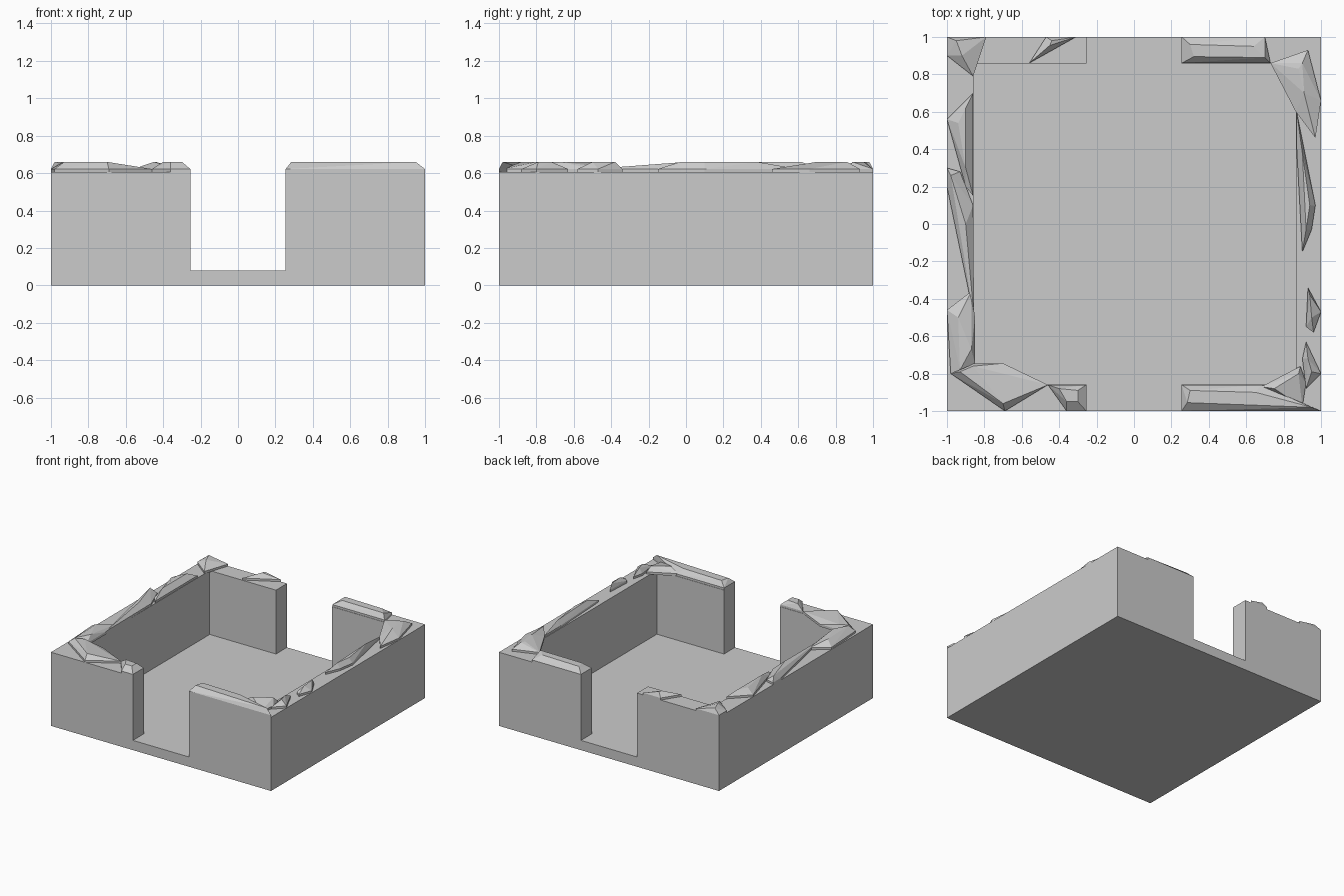
import bpy, bmesh
from mathutils import Vector

if "Cube" in bpy.data.objects:
    bpy.data.objects.remove(bpy.data.objects["Cube"])

WALL_TOP, LIP, RIDGE, FLOOR = 0.605, 0.622, 0.66, 0.08

stone = bpy.data.materials.new("grey stone")
stone.diffuse_color = (0.6, 0.6, 0.6, 1)
stone.use_nodes = True
stone.node_tree.nodes["Principled BSDF"].inputs["Base Color"].default_value = stone.diffuse_color


def add_object(name, bm):
    bmesh.ops.recalc_face_normals(bm, faces=bm.faces)
    mesh = bpy.data.meshes.new(name)
    bm.to_mesh(mesh)
    bm.free()
    mesh.materials.append(stone)
    obj = bpy.data.objects.new(name, mesh)
    bpy.context.collection.objects.link(obj)
    return obj


def box(name, lo, hi):
    lo, hi = Vector(lo), Vector(hi)
    bm = bmesh.new()
    bmesh.ops.create_cube(bm, size=1)
    bmesh.ops.scale(bm, vec=hi - lo, verts=bm.verts)
    bmesh.ops.translate(bm, vec=(lo + hi) / 2, verts=bm.verts)
    return add_object(name, bm)


def rubble(name, outline, ridge):
    """Faceted broken stone: upright lip round the outline, sloping to the ridge."""
    bm = bmesh.new()
    for x, y in outline:
        bm.verts.new((x, y, WALL_TOP - 0.003))
        bm.verts.new((x, y, LIP))
    for x, y in ridge:
        bm.verts.new((x, y, RIDGE))
    hull = bmesh.ops.convex_hull(bm, input=bm.verts)
    loose = [v for v in hull["geom_interior"] if isinstance(v, bmesh.types.BMVert)]
    bmesh.ops.delete(bm, geom=loose, context='VERTS')
    bmesh.ops.dissolve_limit(bm, angle_limit=0.02, verts=bm.verts, edges=bm.edges)
    return add_object(name, bm)


# Walled room with a courtyard recess and a doorway through front and back
room = box("room_walls", (-1, -1, 0), (1, 1, WALL_TOP))
cutters = [box("courtyard_cutter", (-0.857, -0.857, FLOOR), (0.865, 0.857, 1)),
           box("doorway_cutter", (-0.255, -1.2, FLOOR), (0.255, 1.2, 1.1))]
for cutter in cutters:
    mod = room.modifiers.new(cutter.name, 'BOOLEAN')
    mod.operation = 'DIFFERENCE'
    mod.solver = 'EXACT'
    mod.object = cutter
    bpy.context.view_layer.objects.active = room
    bpy.ops.object.modifier_apply(modifier=mod.name)
    bpy.data.objects.remove(cutter)

# Left wall rubble
rubble("left_front_corner_rubble",
       [(-.98, -.8), (-.69, -1), (-.46, -.86), (-.7, -.745), (-.86, -.745)],
       [(-.93, -.79), (-.7, -.96), (-.86, -.76)])
rubble("left_front_rubble",
       [(-1, -.46), (-.87, -.36), (-.85, -.5), (-.85, -.745), (-.98, -.8)],
       [(-.94, -.5), (-.87, -.67), (-.93, -.78)])
rubble("left_middle_rubble",
       [(-1, .3), (-1, .2), (-.93, .28), (-.86, .1), (-.855, -.5)],
       [(-.98, .26), (-.9, 0)])
rubble("left_back_rubble",
       [(-1, .56), (-.86, .7), (-.86, .15), (-.9, .2)],
       [(-.94, .54), (-.9, .62), (-.9, .3)])
rubble("left_back_corner_rubble",
       [(-1, 1), (-.79, 1), (-.86, .79), (-1, .9)],
       [(-.95, .98), (-.92, .9)])

# Back wall rubble
rubble("back_left_rubble",
       [(-.56, .86), (-.31, 1), (-.47, 1)],
       [(-.44, .98), (-.45, .955)])
rubble("back_right_rubble",
       [(.255, 1), (.255, .86), (.73, .86), (.7, 1)],
       [(.3, .96), (.32, .895), (.7, .89), (.64, .95)])

# Right wall rubble
rubble("right_back_corner_rubble",
       [(.73, .86), (.93, .93), (1, .66), (.97, .46), (.865, .6), (.865, .8)],
       [(.9, .86), (.91, .7), (.88, .83)])
rubble("right_middle_rubble",
       [(.87, .6), (.97, .1), (.95, -.03), (.9, -.15), (.87, .4)],
       [(.9, .38), (.94, .1), (.92, -.03)])
rubble("right_front_rubble",
       [(.93, -.34), (1, -.47), (.96, -.58), (.92, -.55)],
       [(.94, -.38), (.95, -.5)])
rubble("right_front_corner_rubble",
       [(.92, -.63), (1, -.8), (.92, -.88), (.9, -.72)],
       [(.93, -.72), (.95, -.79)])

# Front wall rubble
rubble("front_right_rubble",
       [(.255, -1), (1, -1), (.68, -.86), (.255, -.86)],
       [(.285, -.955), (.95, -.98), (.3, -.89), (.65, -.9)])
rubble("front_right_inner_rubble",
       [(.68, -.87), (.89, -.76), (.92, -.85), (.9, -.98)],
       [(.88, -.8), (.75, -.88)])
rubble("front_left_rubble",
       [(-.46, -.86), (-.255, -.86), (-.255, -1), (-.36, -1)],
       [(-.3, -.89), (-.3, -.95), (-.36, -.95), (-.4, -.88)])
